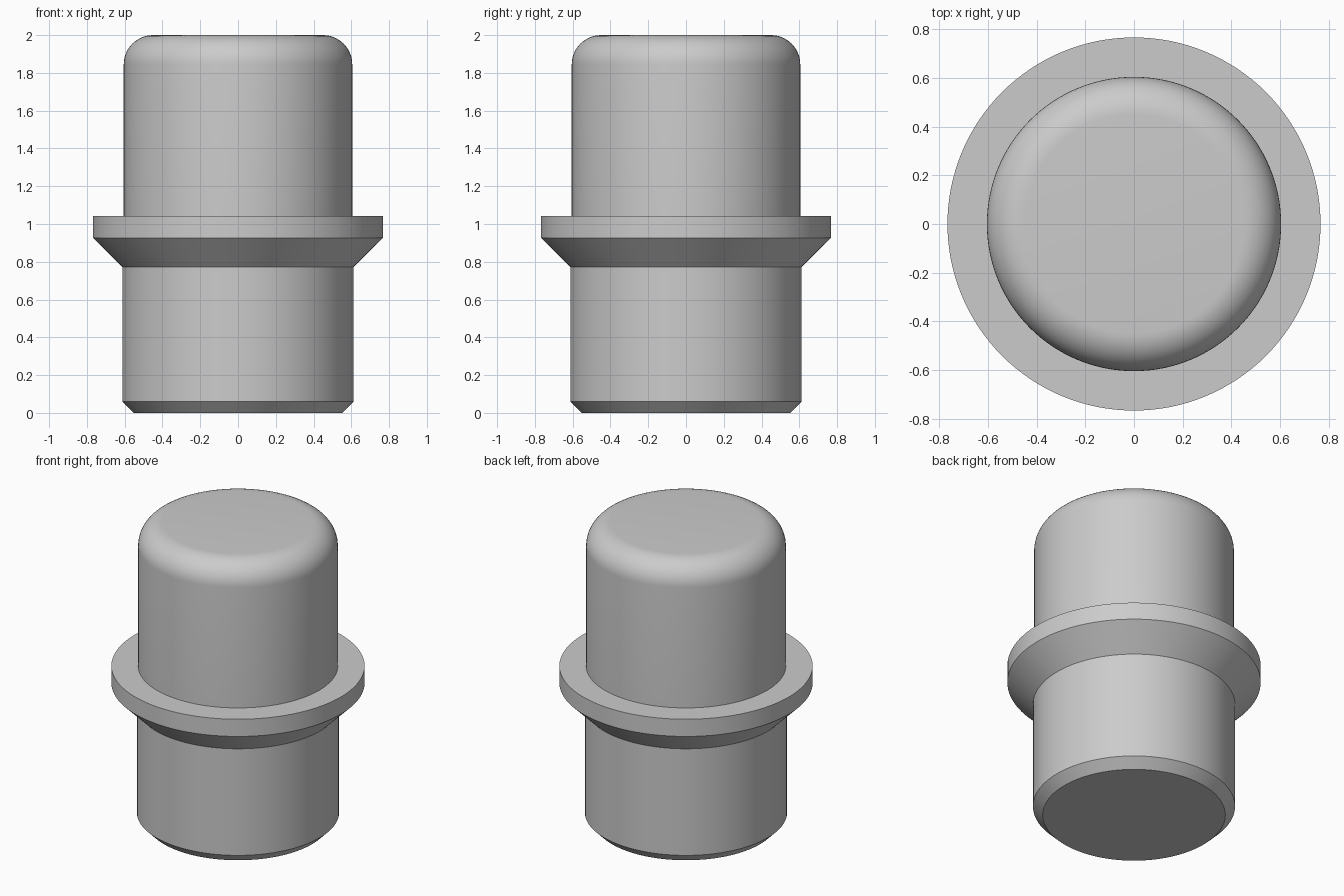
import bpy
import bmesh
from math import sin, cos, pi, radians

if "Cube" in bpy.data.objects:
    bpy.data.objects.remove(bpy.data.objects["Cube"], do_unlink=True)

SEGMENTS = 128

# Plain grey metal
metal = bpy.data.materials.new("grey_metal")
metal.use_nodes = True
grey = (0.6, 0.6, 0.6, 1)
metal.diffuse_color = grey
metal.node_tree.nodes["Principled BSDF"].inputs["Base Color"].default_value = grey


def lathe(name, profile):
    """Turn a (radius, height) profile around z and cap both ends."""
    bm = bmesh.new()
    rings = []
    for r, z in profile:
        rings.append([bm.verts.new((r * cos(2 * pi * i / SEGMENTS),
                                    r * sin(2 * pi * i / SEGMENTS), z))
                      for i in range(SEGMENTS)])
    for low, high in zip(rings, rings[1:]):
        for i in range(SEGMENTS):
            j = (i + 1) % SEGMENTS
            bm.faces.new((low[i], low[j], high[j], high[i]))
    bm.faces.new(rings[0][::-1])
    bm.faces.new(rings[-1])
    mesh = bpy.data.meshes.new(name)
    bm.to_mesh(mesh)
    bm.free()
    mesh.materials.append(metal)
    obj = bpy.data.objects.new(name, mesh)
    bpy.context.collection.objects.link(obj)
    bpy.ops.object.select_all(action='DESELECT')
    obj.select_set(True)
    bpy.context.view_layer.objects.active = obj
    bpy.ops.object.shade_smooth_by_angle(angle=radians(25))
    return obj


# Chamfered shank, conical underside and flat collar
shank = [(0.553, 0), (0.612, 0.06), (0.612, 0.772)]
collar = [(0.767, 0.927), (0.767, 1.042)]

# Upper post with a rounded top edge
post_radius, fillet, top = 0.605, 0.155, 2.0
post = [(post_radius, 1.042)]
for k in range(13):
    a = pi / 2 * k / 12
    post.append((post_radius - fillet + fillet * cos(a),
                 top - fillet + fillet * sin(a)))

lathe("locating_pin", shank + collar + post)
